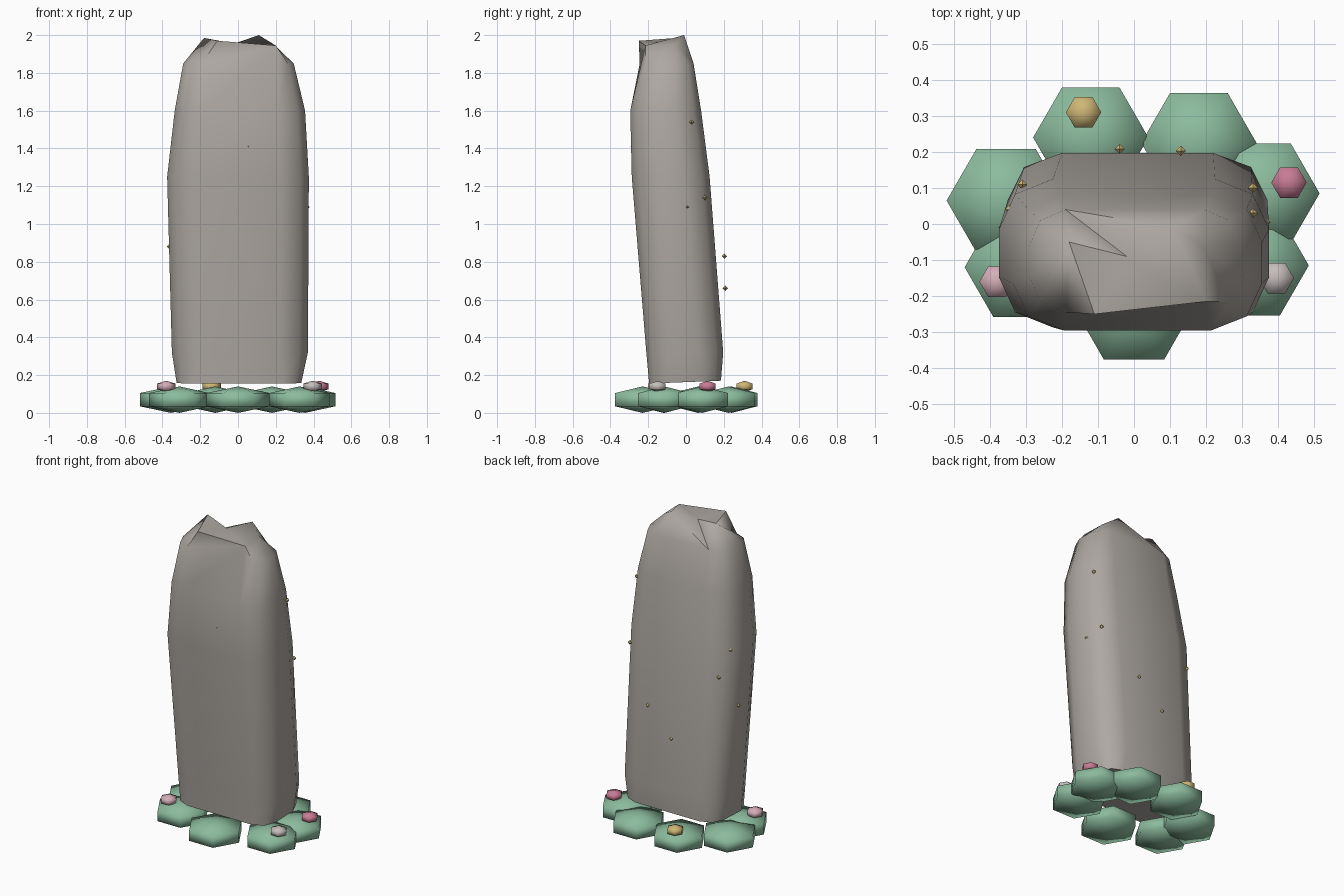
import bpy
import bmesh
from math import cos, sin, pi, radians

default = bpy.data.objects.get("Cube")
if default:
    bpy.data.objects.remove(default, do_unlink=True)


def material(name, color):
    mat = bpy.data.materials.new(name)
    mat.use_nodes = True
    rgba = (*color, 1)
    mat.diffuse_color = rgba
    bsdf = mat.node_tree.nodes["Principled BSDF"]
    bsdf.inputs["Base Color"].default_value = rgba
    bsdf.inputs["Roughness"].default_value = 0.9
    return mat


STONE = material("stone grey", (0.42, 0.39, 0.36))
GREEN = material("moss green", (0.26, 0.50, 0.34))
ROSE = material("rose pink", (0.58, 0.20, 0.30))
BLUSH = material("pale pink", (0.66, 0.42, 0.48))
WHITE = material("pale grey", (0.56, 0.51, 0.50))
GOLD = material("soft gold", (0.62, 0.47, 0.18))


def finish(name, bm, mat, angle=None):
    bmesh.ops.recalc_face_normals(bm, faces=bm.faces[:])
    mesh = bpy.data.meshes.new(name)
    bm.to_mesh(mesh)
    bm.free()
    mesh.materials.append(mat)
    obj = bpy.data.objects.new(name, mesh)
    bpy.context.collection.objects.link(obj)
    if angle:
        bpy.ops.object.select_all(action="DESELECT")
        obj.select_set(True)
        bpy.context.view_layer.objects.active = obj
        bpy.ops.object.shade_smooth_by_angle(angle=radians(angle))
    return obj


def bridge(bm, low, high):
    n = len(low)
    for i in range(n):
        j = (i + 1) % n
        bm.faces.new((low[i], low[j], high[j], high[i]))


def blob(name, center, radius, height, mat, sides=6, levels=(-0.5, 0.5), angle=100):
    """Faceted pebble: side rings closed by a point above and below."""
    x, y, z = center
    bm = bmesh.new()
    rings = []
    for level in levels:
        rings.append([bm.verts.new((x + radius * cos(2 * pi * i / sides),
                                    y + radius * sin(2 * pi * i / sides),
                                    z + height * level)) for i in range(sides)])
    for low, high in zip(rings, rings[1:]):
        bridge(bm, low, high)
    for ring, side in ((rings[0], -1), (rings[-1], 1)):
        tip = bm.verts.new((x, y, z + height * side))
        for i in range(sides):
            bm.faces.new((ring[i], ring[(i + 1) % sides], tip))
    return finish(name, bm, mat, angle)


def rounded_ring(x0, x1, y0, y1, cx, cy):
    """Rectangle with three points at each corner, counterclockwise."""
    corners = ((x1, y0, -1, 1), (x1, y1, -1, -1), (x0, y1, 1, -1), (x0, y0, 1, 1))
    points = []
    for k, (x, y, sx, sy) in enumerate(corners):
        trio = [(x + sx * cx, y), (x + sx * cx * 0.3, y + sy * cy * 0.3), (x, y + sy * cy)]
        points += trio if k % 2 == 0 else trio[::-1]
    return points


# Leaning stone: stacked cross-sections (z, x range, y range, corner size)
SECTIONS = [
    (0.155, -0.325, 0.335, -0.195, 0.185, 0.10, 0.10),
    (0.32, -0.35, 0.37, -0.21, 0.197, 0.15, 0.13),
    (1.25, -0.375, 0.375, -0.287, 0.125, 0.15, 0.14),
    (1.60, -0.335, 0.355, -0.295, 0.08, 0.14, 0.13),
    (1.85, -0.29, 0.295, -0.245, 0.04, 0.10, 0.10),
]
bm = bmesh.new()
rings = []
for z, *shape in SECTIONS:
    rings.append([bm.verts.new((x, y, z)) for x, y in rounded_ring(*shape)])
for low, high in zip(rings, rings[1:]):
    bridge(bm, low, high)
bm.faces.new(rings[0][::-1])
for v in rings[0]:
    v.co.z += 0.04 * (v.co.y + 0.2)

# Broken crown: raised front corner, chipped left corner and a jagged ridge
top = rings[-1]
top[0].co = (0.20, -0.215, 1.945)
ridge = [(-0.11, -0.25, 1.97), (0.19, -0.06, 1.95), (0.11, -0.01, 2.0),
         (-0.02, -0.09, 1.955), (-0.18, -0.05, 1.985)]
lip, shoulder, peak, saddle, spike = [bm.verts.new(p) for p in ridge]
for i in range(5):
    bm.faces.new((top[i], top[i + 1], shoulder))
for i in range(6, 11):
    bm.faces.new((top[i], top[i + 1], spike))
for face in ((top[5], peak, shoulder), (top[5], top[6], peak), (top[6], saddle, peak),
             (top[6], spike, saddle), (top[11], lip, spike), (lip, saddle, spike),
             (lip, top[0], saddle), (top[0], peak, saddle), (top[0], shoulder, peak),
             (top[11], top[0], lip)):
    bm.faces.new(face)
finish("standing_stone", bm, STONE, 50)

# Moss clumps around the foot
clumps = [(-0.12, 0.24, 0.16), (0.18, 0.225, 0.16), (-0.355, 0.065, 0.165),
          (0.355, 0.085, 0.16), (-0.31, -0.12, 0.16), (0.325, -0.115, 0.16),
          (0, -0.23, 0.168)]
for i, (x, y, r) in enumerate(clumps):
    blob(f"moss_clump_{i + 1}", (x, y, 0.07), r, 0.07, GREEN)

# Flower buds on the moss
for name, x, y, mat in (("rose", 0.43, 0.115, ROSE), ("blush", -0.38, -0.16, BLUSH),
                        ("white", 0.395, -0.15, WHITE), ("gold", -0.14, 0.31, GOLD)):
    blob(f"{name}_bud", (x, y, 0.14), 0.049, 0.03, mat)

# Gold specks on the stone
specks = [(0.13, 0.203, 0.83), (-0.04, 0.208, 0.66), (0.365, 0.005, 1.09),
          (0.33, 0.10, 1.14), (0.33, 0.03, 1.54), (-0.31, 0.11, 1.09),
          (-0.345, 0.04, 1.25), (-0.363, -0.01, 0.88), (0.055, -0.28, 1.41)]
for i, spot in enumerate(specks):
    blob(f"gold_speck_{i + 1}", spot, 0.014, 0.014, GOLD, 4, (0,), None)
